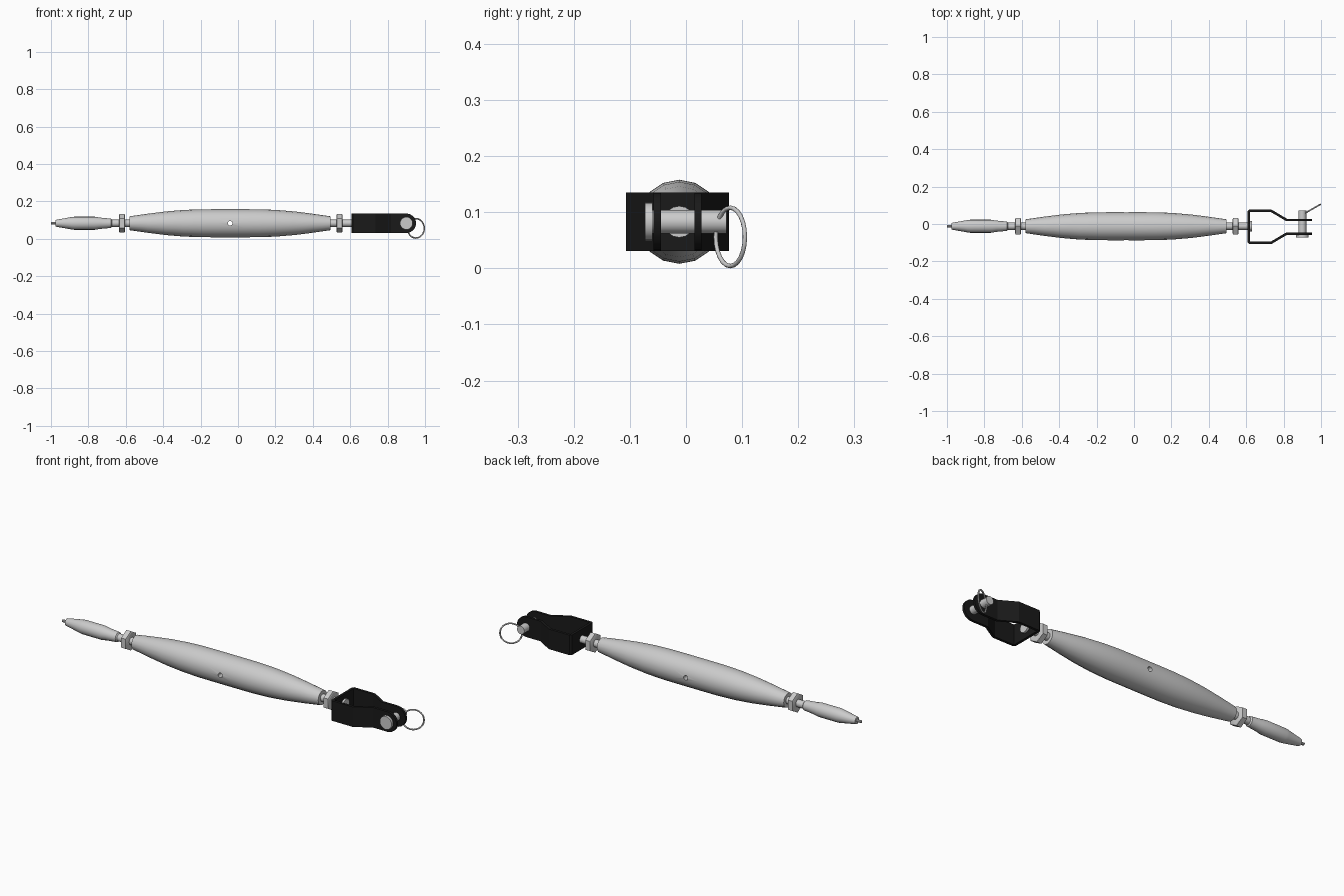
import bpy, bmesh, math
from mathutils import Vector, Matrix

if "Cube" in bpy.data.objects:
    bpy.data.objects.remove(bpy.data.objects["Cube"])

AY, AZ = -0.012, 0.083          # main axis position
PIN_X = 0.90


def finish(bm, name, angle=30):
    bmesh.ops.recalc_face_normals(bm, faces=bm.faces[:])
    me = bpy.data.meshes.new(name)
    bm.to_mesh(me)
    bm.free()
    ob = bpy.data.objects.new(name, me)
    bpy.context.collection.objects.link(ob)
    smooth(ob, angle)
    return ob


def smooth(ob, angle=30):
    bpy.ops.object.select_all(action='DESELECT')
    ob.select_set(True)
    bpy.context.view_layer.objects.active = ob
    bpy.ops.object.shade_smooth_by_angle(angle=math.radians(angle))


def lathe(name, profile, sides=16, along='X', origin=(0, AY, AZ)):
    """Revolve (position, radius) pairs about an axis, capped at both ends."""
    bm = bmesh.new()
    rings = []
    for p, r in profile:
        ring = []
        for i in range(sides):
            a = 2 * math.pi * i / sides
            c, s = r * math.sin(a), r * math.cos(a)
            co = (p, c, s) if along == 'X' else (c, p, s)
            ring.append(bm.verts.new(Vector(co) + Vector(origin)))
        rings.append(ring)
    for a, b in zip(rings, rings[1:]):
        for i in range(sides):
            j = (i + 1) % sides
            bm.faces.new((a[i], a[j], b[j], b[i]))
    bm.faces.new(rings[0])
    bm.faces.new(rings[-1])
    return finish(bm, name)


# barrel body with a cross hole
half = [(0.08, .075), (0.16, .0745), (0.25, .071), (0.345, .063), (0.44, .051), (0.537, .037)]
MID = -0.042
body = lathe("barrel_body", [(MID - t, r) for t, r in reversed(half)] + [(MID + t, r) for t, r in half])
cutter = lathe("hole_cutter", [(-0.2, .012), (0.2, .012)], 16, 'Y', (MID, AY, AZ))
cutter.hide_render = True
mod = body.modifiers.new("hole", 'BOOLEAN')
mod.object, mod.operation, mod.solver = cutter, 'DIFFERENCE', 'EXACT'
bpy.context.view_layer.objects.active = body
bpy.ops.object.modifier_apply(modifier="hole")
bpy.data.objects.remove(cutter)
smooth(body)

# lock nuts
for side, x in (("left", -0.62), ("right", 0.543)):
    lathe(side + "_lock_nut", [(x - .016, .044), (x - .013, .05), (x + .013, .05), (x + .016, .044)], 6)

# right threaded stud with its retaining head inside the fork
lathe("right_stud", [(0.48, .019), (0.621, .019), (0.621, .028), (0.631, .028)])

# left stud with swaged wire terminal
lathe("left_swage_stud", [(-0.975, .018), (-0.89, .033), (-0.875, .035), (-0.765, .035),
                          (-0.735, .030), (-0.68, .025), (-0.675, .019), (-0.565, .019)])
lathe("wire_end", [(-1.0, .007), (-0.96, .007)], 10)

# fork: bent strap with rounded arm ends
T, H = 0.013, 0.052
arm = [(0.607, .084), (0.615, .092), (0.735, .092), (0.818, .043), (PIN_X, .043)]
arm += [(PIN_X + H * math.sin(math.radians(a)), .043) for a in (15, 30, 45, 60, 72, 82, 88)]
path = [Vector((x, -y)) for x, y in reversed(arm)] + [Vector(p) for p in arm]


def inner(i):
    """Mitred offset of path point i towards the inside of the fork."""
    dirs = []
    if i > 0:
        dirs.append((path[i] - path[i - 1]).normalized())
    if i < len(path) - 1:
        dirs.append((path[i + 1] - path[i]).normalized())
    normals = [Vector((d.y, -d.x)) for d in dirs]
    n = sum(normals, Vector((0, 0))).normalized()
    return path[i] + n * T / n.dot(normals[0])


bm = bmesh.new()
sections = []
for i, p in enumerate(path):
    q = inner(i)
    h = math.sqrt(H * H - max(0, p.x - PIN_X) ** 2)
    sections.append([bm.verts.new((v.x, v.y - .015, AZ + z)) for v, z in ((p, -h), (q, -h), (q, h), (p, h))])
for a, b in zip(sections, sections[1:]):
    for i in range(4):
        j = (i + 1) % 4
        bm.faces.new((a[i], a[j], b[j], b[i]))
bm.faces.new(sections[0])
bm.faces.new(sections[-1])
fork = finish(bm, "fork")
black = bpy.data.materials.new("black")
black.diffuse_color = (0.01, 0.01, 0.01, 1)
black.use_nodes = True
black.node_tree.nodes["Principled BSDF"].inputs["Base Color"].default_value = black.diffuse_color
fork.data.materials.append(black)

# clevis pin
lathe("clevis_pin", [(-0.073, .034), (-0.060, .034), (-0.060, .021), (0.072, .021)],
      20, 'Y', (PIN_X, 0, AZ))

# split ring through the pin end
bpy.ops.mesh.primitive_torus_add(major_radius=.052, minor_radius=.004, major_segments=24, minor_segments=8)
ring = bpy.context.object
ring.name = "split_ring"
ring.matrix_world = (Matrix.Translation((0.951, 0.079, 0.056))
                     @ Matrix.Rotation(math.radians(30), 4, 'Z')
                     @ Matrix.Rotation(math.radians(90), 4, 'X'))
smooth(ring, 60)
